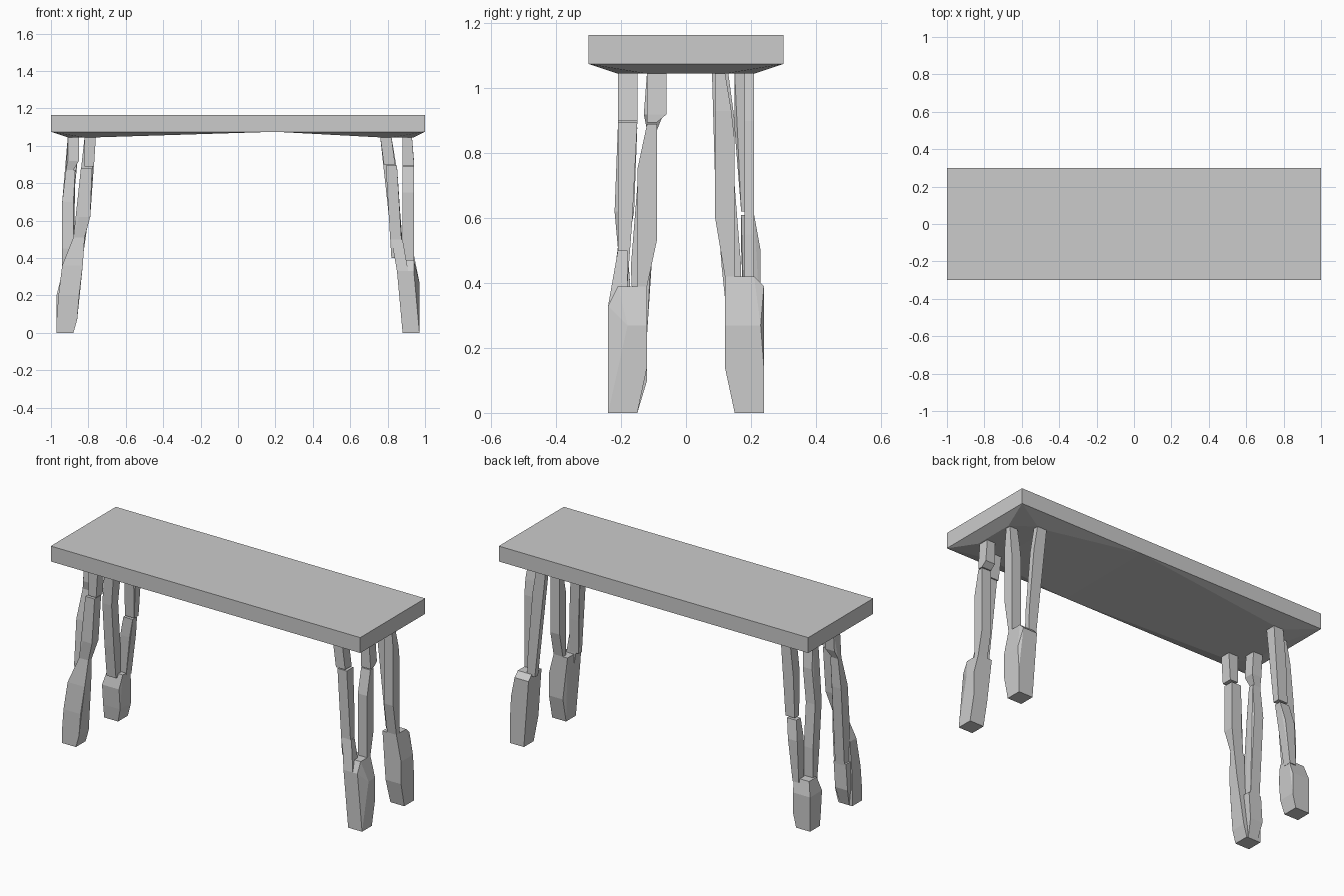
import bpy, bmesh


def hull_object(name, pieces):
    """One object made of several convex low-poly chunks."""
    me = bpy.data.meshes.new(name)
    bm = bmesh.new()
    for pts in pieces:
        verts = [bm.verts.new(p) for p in pts]
        res = bmesh.ops.convex_hull(bm, input=verts)
        junk = {v for v in res["geom_interior"] + res["geom_unused"]
                if isinstance(v, bmesh.types.BMVert)}
        bmesh.ops.delete(bm, geom=list(junk), context='VERTS')
    bmesh.ops.dissolve_limit(bm, angle_limit=0.02, verts=bm.verts, edges=bm.edges)
    bmesh.ops.recalc_face_normals(bm, faces=bm.faces)
    bm.to_mesh(me)
    bm.free()
    ob = bpy.data.objects.new(name, me)
    bpy.context.collection.objects.link(ob)
    return ob


def rect(z, x, y, w=.06, d=.06):
    """Horizontal cross-section: height, near corner, width, depth."""
    return [(x + i * w, y + j * d, z) for i in (0, 1) for j in (0, 1)]


def leg(name, sx, sy, *chunks):
    hull_object(name, [[(sx * x, sy * y, z) for s in c for x, y, z in rect(*s)]
                       for c in chunks])


# Table top: two slabs meeting off-centre, each with a shallow bulged underside
def slab(x0, x1, sign, outer):
    pts = rect(1.165, x0, -.3, x1 - x0, .6) + rect(1.075, x0, -.3, x1 - x0, .6)
    for sy in (-1, 1):
        pts += [(sign * .76, sy * .21, 1.045), (sign * .82, sy * .21, 1.045),
                (sign * outer, sy * .12, 1.045), (sign * .76, sy * .15, 1.045)]
    return pts


hull_object("table_top", [slab(-1, .2, -1, .91), slab(.2, 1, 1, .94)])

# Front right leg: two strands above a wide foot
leg("front_right_leg", 1, -1,
    [(1.05, .76, .15), (.9, .78, .15)],
    [(.895, .79, .15), (.6, .81, .165, .06, .045), (.4, .82, .18, .06, .03)],
    [(1.05, .88, .06, .05), (.92, .88, .06), (.895, .88, .09, .06, .03)],
    [(.89, .88, .09, .06, .03), (.75, .88, .09), (.53, .88, .09), (.39, .88, .12, .06, .03)],
    [(.39, .85, .12, .09, .09), (.33, .85, .15, .09, .09),
     (.27, .88, .12, .09, .06), (.14, .88, .12, .09, .06), (0, .88, .15, .09, .09)],
    [(.5, .82, .18, .06, .03), (.33, .85, .18, .06, .06)])

# Back right leg
leg("back_right_leg", 1, 1,
    [(1.05, .76, .18, .06, .03), (.9, .785, .18, .06, .03), (.55, .815, .18, .06, .03),
     (.41, .83, .18, .05, .03)],
    [(1.05, .88, .09, .05, .03), (.93, .88, .09, .06, .05), (.84, .88, .09),
     (.6, .88, .09), (.42, .88, .12, .06, .03)],
    [(.42, .85, .12, .09, .09), (.39, .85, .15, .09, .09),
     (.27, .88, .12, .09, .11), (.14, .87, .12, .1, .12), (0, .88, .15, .09, .09)])

# Front left leg: inner strand runs into a tall foot
leg("front_left_leg", -1, -1,
    [(1.05, .76, .15), (.89, .77, .15, .05)],
    [(.88, .78, .15), (.62, .79, .16), (.51, .82, .18, .06, .03)],
    [(1.05, .85, .06), (.92, .85, .07), (.87, .88, .09, .04, .03)],
    [(.87, .87, .09, .05, .03), (.7, .88, .09), (.45, .88, .11), (.24, .88, .12, .06, .04)],
    [(.51, .82, .18, .06, .03), (.36, .83, .17, .11, .06), (.2, .85, .16, .11, .08),
     (.07, .86, .15, .11, .09), (0, .88, .15, .09, .09)],
    [(.25, .87, .12, .08, .06), (.1, .88, .12, .08, .06), (0, .89, .15, .06, .06)])

# Back left leg: strands meet a low foot
leg("back_left_leg", -1, 1,
    [(1.05, .76, .15), (.87, .78, .15), (.62, .79, .17, .06, .04)],
    [(.61, .8, .17, .06, .04), (.5, .82, .17), (.26, .85, .18, .04, .05)],
    [(1.05, .85, .08, .06, .05), (.9, .86, .09), (.7, .88, .09)],
    [(.7, .88, .09), (.45, .88, .11), (.26, .88, .13, .06, .04)],
    [(.28, .85, .15, .1, .07), (.2, .86, .13, .11, .11), (.08, .86, .14, .11, .1),
     (0, .88, .15, .09, .09)])
